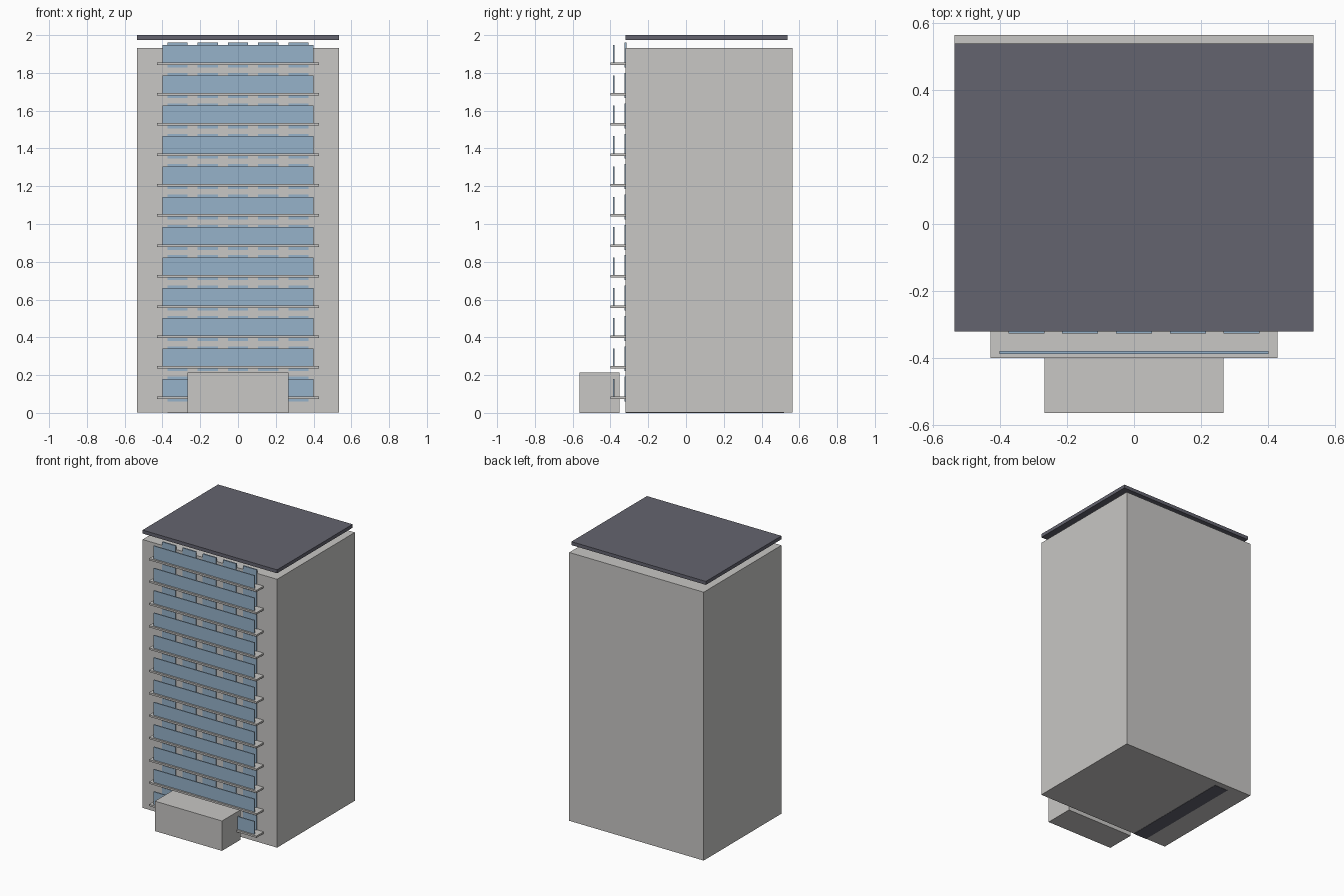
import bpy

if "Cube" in bpy.data.objects:
    bpy.data.objects.remove(bpy.data.objects["Cube"])


def material(name, rgb):
    m = bpy.data.materials.new(name)
    m.diffuse_color = (*rgb, 1.0)
    m.use_nodes = True
    m.node_tree.nodes["Principled BSDF"].inputs["Base Color"].default_value = m.diffuse_color
    return m


CONCRETE = material("pale_concrete", (0.58, 0.57, 0.555))
GLASS = material("blue_glass", (0.305, 0.445, 0.59))
SLATE = material("dark_slate", (0.127, 0.127, 0.159))


def box(name, x, y, z, mat):
    """Box from (min, max) pairs on each axis."""
    bpy.ops.mesh.primitive_cube_add(
        size=1, location=[(a + b) / 2 for a, b in (x, y, z)])
    ob = bpy.context.object
    ob.name = name
    ob.scale = [b - a for a, b in (x, y, z)]
    bpy.ops.object.transform_apply(location=False, rotation=False, scale=True)
    ob.data.materials.append(mat)
    return ob


FLOORS = 12
FLOOR_HEIGHT = 0.1607
FRONT = -0.32

# Tower, floating roof plate and entrance block
box("tower", (-0.535, 0.535), (FRONT, 0.563), (0.002, 1.932), CONCRETE)
box("roof", (-0.535, 0.535), (FRONT, 0.538), (1.975, 2.0), SLATE)
box("entrance_block", (-0.267, 0.267), (-0.563, -0.353), (0.0, 0.215), CONCRETE)

# Dark strip set in the underside of the tower
box("base_strip", (-0.373, -0.267), (FRONT, 0.52), (0.0, 0.004), SLATE)

# Each floor: balcony slab, glass balustrade and five windows
for i in range(FLOORS):
    z = 0.081 + i * FLOOR_HEIGHT
    box(f"balcony_slab_{i}", (-0.428, 0.428), (-0.4, FRONT),
        (z - 0.0065, z + 0.0065), CONCRETE)
    box(f"balustrade_{i}", (-0.401, 0.401), (-0.387, -0.379),
        (z + 0.0065, z + 0.099), GLASS)
    for j in range(5):
        x = (j - 2) * 0.1605
        box(f"window_{i}_{j}", (x - 0.0535, x + 0.0535), (-0.326, -0.316),
            (z - 0.021, z + 0.111), GLASS)
